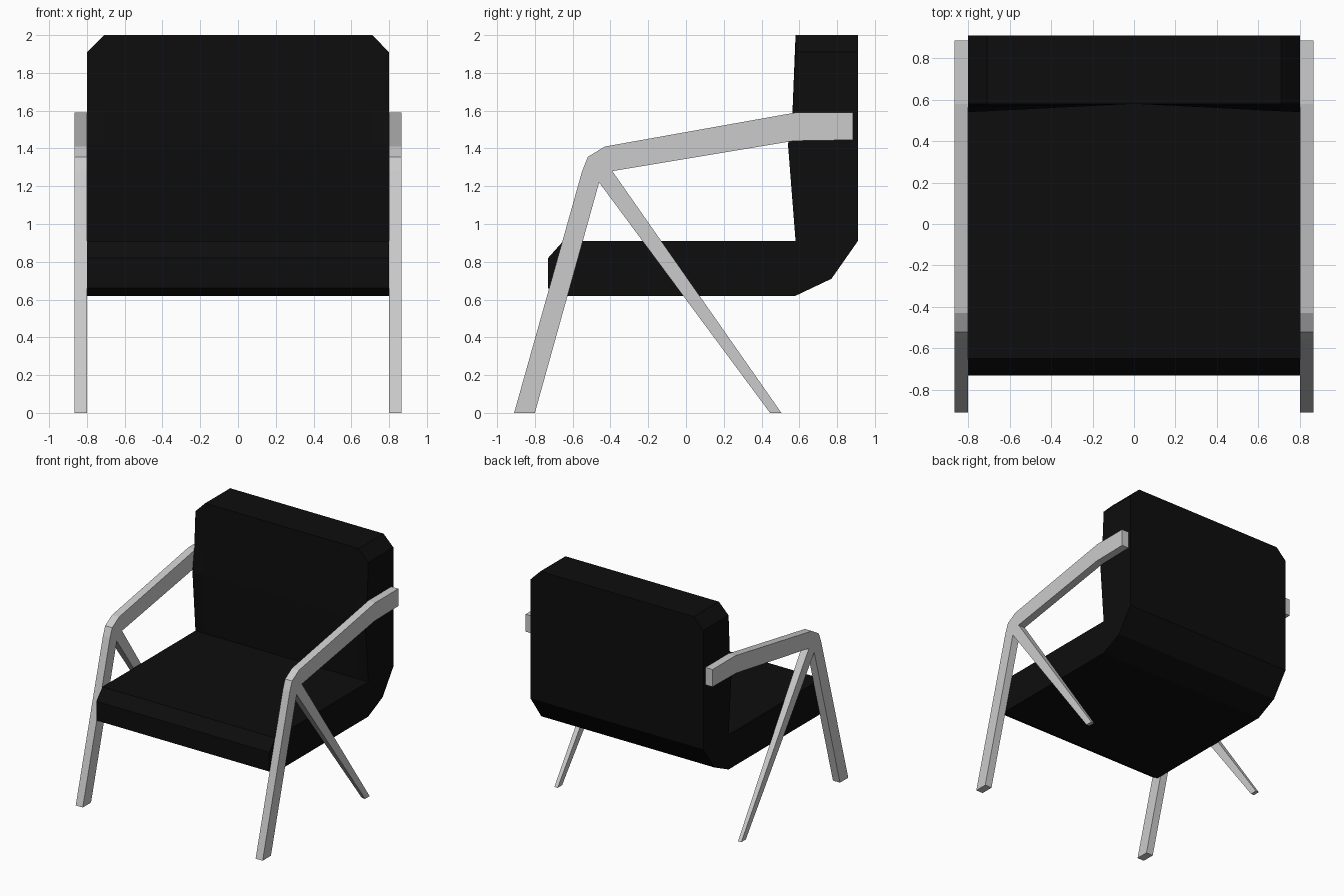
import bpy
import bmesh

cube = bpy.data.objects.get("Cube")
if cube:
    bpy.data.objects.remove(cube, do_unlink=True)


def make_material(name, rgb):
    mat = bpy.data.materials.new(name)
    mat.use_nodes = True
    mat.diffuse_color = (*rgb, 1)
    mat.node_tree.nodes["Principled BSDF"].inputs["Base Color"].default_value = (*rgb, 1)
    return mat


def loft(name, sections, mat):
    """Skin a row of matching closed outlines and cap both ends."""
    bm = bmesh.new()
    rings = [[bm.verts.new(p) for p in ring] for ring in sections]
    for a, b in zip(rings, rings[1:]):
        for i in range(len(a)):
            j = (i + 1) % len(a)
            bm.faces.new((a[i], a[j], b[j], b[i]))
    bm.faces.new(rings[0])
    bm.faces.new(rings[-1][::-1])
    bmesh.ops.recalc_face_normals(bm, faces=bm.faces)
    mesh = bpy.data.meshes.new(name)
    bm.to_mesh(mesh)
    bm.free()
    mesh.materials.append(mat)
    obj = bpy.data.objects.new(name, mesh)
    bpy.context.collection.objects.link(obj)
    return obj


black = make_material("black upholstery", (0.004, 0.004, 0.004))
grey = make_material("light grey frame", (0.6, 0.6, 0.6))


# Cushion: one L-shaped side profile carried across the width
def cushion_section(x, top, bulge):
    profile = [(-0.73, 0.66), (-0.73, 0.82), (-0.65, 0.91), (0.58, 0.91),
               (0.58 - bulge, 1.42), (0.58 - bulge * 0.4, 1.6), (0.58, top),
               (0.91, top), (0.91, 0.91), (0.77, 0.71), (0.58, 0.62), (-0.66, 0.62)]
    return [(x, y, z) for y, z in profile]


loft("seat_and_back_cushion", [
    cushion_section(-0.8, 1.91, 0.04),
    cushion_section(-0.71, 2, 0.036),
    cushion_section(0, 2, 0),
    cushion_section(0.71, 2, 0.036),
    cushion_section(0.8, 1.91, 0.04)], black)

# Side frames: bent front leg with armrest, plus a tapering rear leg
INNER, OUTER = 0.8, 0.865
arm = [(-0.91, 0), (-0.55, 1.28), (-0.52, 1.355), (-0.43, 1.41), (0.58, 1.59),
       (0.885, 1.59), (0.885, 1.445), (0.57, 1.44), (-0.39, 1.28),
       (-0.46, 1.22), (-0.8, 0)]
for side, label in ((1, "left"), (-1, "right")):
    loft(label + "_armrest_and_front_leg",
         [[(side * x, y, z) for y, z in arm] for x in (INNER, OUTER)], grey)

    def leg_end(inner, front, back):
        return [(side * x, y, z) for x, (y, z) in
                ((inner, front), (OUTER, front), (OUTER, back), (inner, back))]

    loft(label + "_rear_leg",
         [leg_end(INNER, (-0.46, 1.22), (-0.39, 1.28)),
          leg_end(0.835, (0.445, 0), (0.505, 0))], grey)
